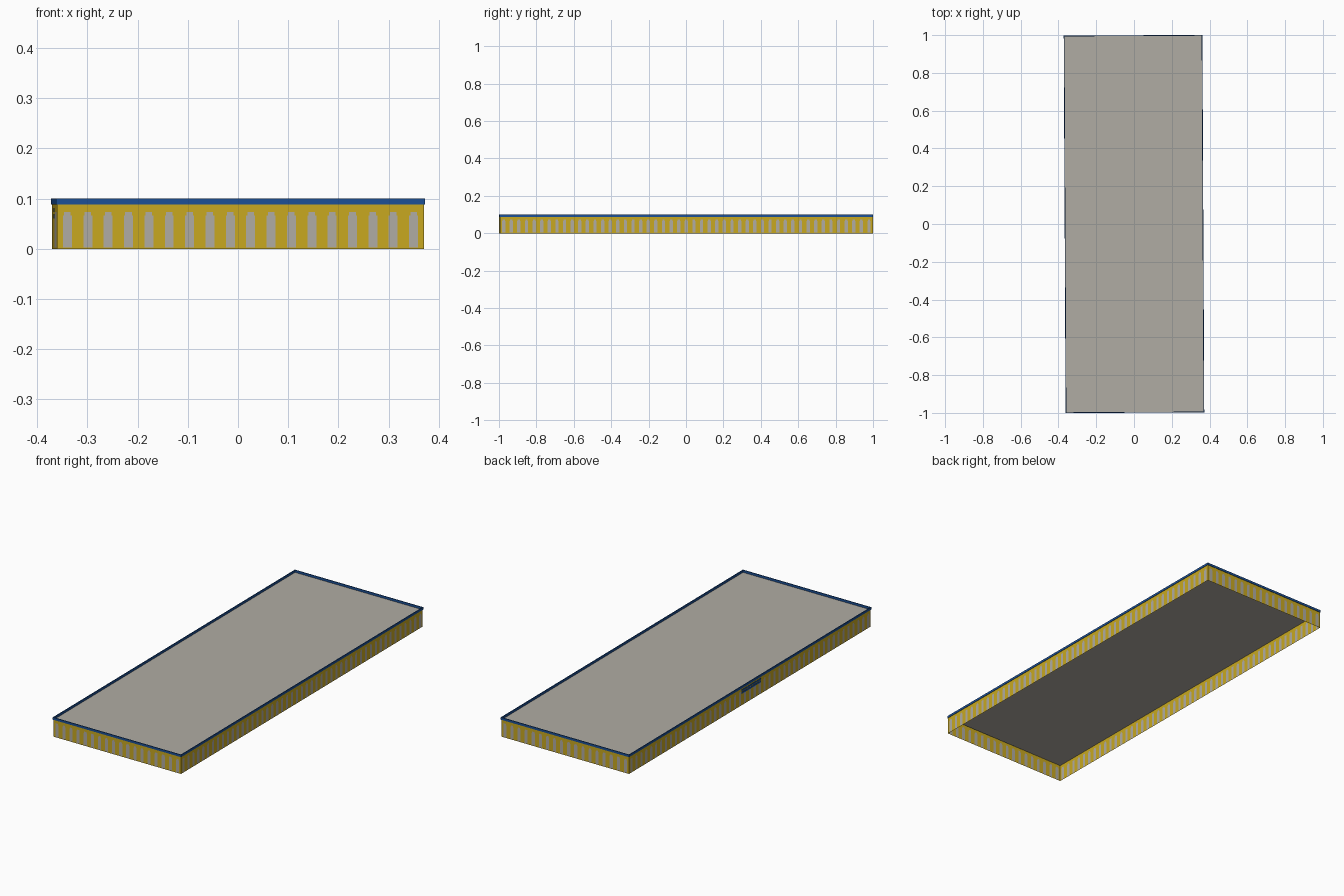
import bpy, bmesh
from mathutils import Matrix, Vector

if "Cube" in bpy.data.objects:
    bpy.data.objects.remove(bpy.data.objects["Cube"])

W, L = 0.365, 0.997            # half width and half length of the walls
WALL_TOP, TOP = 0.088, 0.1
TURN = Matrix.Rotation(0.005, 4, 'Z')   # the footprint is turned very slightly


def material(name, rgb):
    m = bpy.data.materials.new(name)
    m.diffuse_color = (*rgb, 1)
    m.use_nodes = True
    m.node_tree.nodes["Principled BSDF"].inputs["Base Color"].default_value = m.diffuse_color
    return m


yellow = material("yellow wall", (0.578, 0.392, 0.0144))
grey = material("warm grey", (0.434, 0.413, 0.371))
blue = material("trim blue", (0.0116, 0.08, 0.305))


def finish(name, bm, mats):
    bm.transform(TURN)
    me = bpy.data.meshes.new(name)
    bm.to_mesh(me)
    bm.free()
    for m in mats:
        me.materials.append(m)
    ob = bpy.data.objects.new(name, me)
    bpy.context.collection.objects.link(ob)
    return ob


def wall(name, start, end, count):
    """Single-sheet wall with a row of tall windows cut in as faces."""
    bm = bmesh.new()
    a, b = Vector(start), Vector(end)
    u = (b - a).normalized()
    step = (b - a).length / count
    cuts = [0, 0.28, 0.34, 0.66, 0.72, 1]       # pier, shoulder, centre, shoulder, pier
    rows = [0, 0.003, 0.066, 0.073, WALL_TOP]
    for i in range(count):
        for c in range(5):
            s, e = a + u * step * (i + cuts[c]), a + u * step * (i + cuts[c + 1])
            for r in range(4):
                z0, z1 = rows[r], rows[r + 1]
                f = bm.faces.new([bm.verts.new((p.x, p.y, z)) for p, z in
                                  ((s, z0), (e, z0), (e, z1), (s, z1))])
                # windows are wide below and narrower in the top row
                f.material_index = int((r == 1 and c in (1, 2, 3)) or (r == 2 and c == 2))
    bmesh.ops.remove_doubles(bm, verts=bm.verts, dist=1e-5)
    return finish(name, bm, [yellow, grey])


def box(name, lo, hi, mat):
    bm = bmesh.new()
    lo, hi = Vector(lo), Vector(hi)
    size = hi - lo
    bmesh.ops.create_cube(bm, size=1, matrix=Matrix.Translation((lo + hi) / 2)
                          @ Matrix.Diagonal((*size, 1)))
    return finish(name, bm, [mat])


# four walls, open underneath
wall("front_wall", (-W, -L, 0), (W, -L, 0), 18)
wall("right_wall", (W, -L, 0), (W, L, 0), 49)
wall("back_wall", (W, L, 0), (-W, L, 0), 18)
wall("left_wall", (-W, L, 0), (-W, -L, 0), 49)

# flat roof sheet
bm = bmesh.new()
bm.faces.new([bm.verts.new((x, y, WALL_TOP)) for x, y in
              ((-W, -L), (W, -L), (W, L), (-W, L))])
finish("roof", bm, [grey])

# blue parapet band, a little proud of the walls
o, i = 0.002, 0.002
for n, s in (("left", -1), ("right", 1)):
    x0, x1 = sorted((s * (W - i), s * (W + o)))
    box(n + "_parapet", (x0, -L - o, WALL_TOP), (x1, L + o, TOP), blue)
for n, s in (("front", -1), ("back", 1)):
    y0, y1 = sorted((s * (L - i), s * (L + o)))
    box(n + "_parapet", (-W + i, y0, WALL_TOP), (W - i, y1, TOP), blue)

# blank blue sign strips on the left wall
for n, z0, z1 in (("lower", 0.060, 0.069), ("upper", 0.073, 0.081)):
    box(n + "_sign_strip", (-W - 0.002, -0.09, z0), (-W - 0.0005, 0.07, z1), blue)
